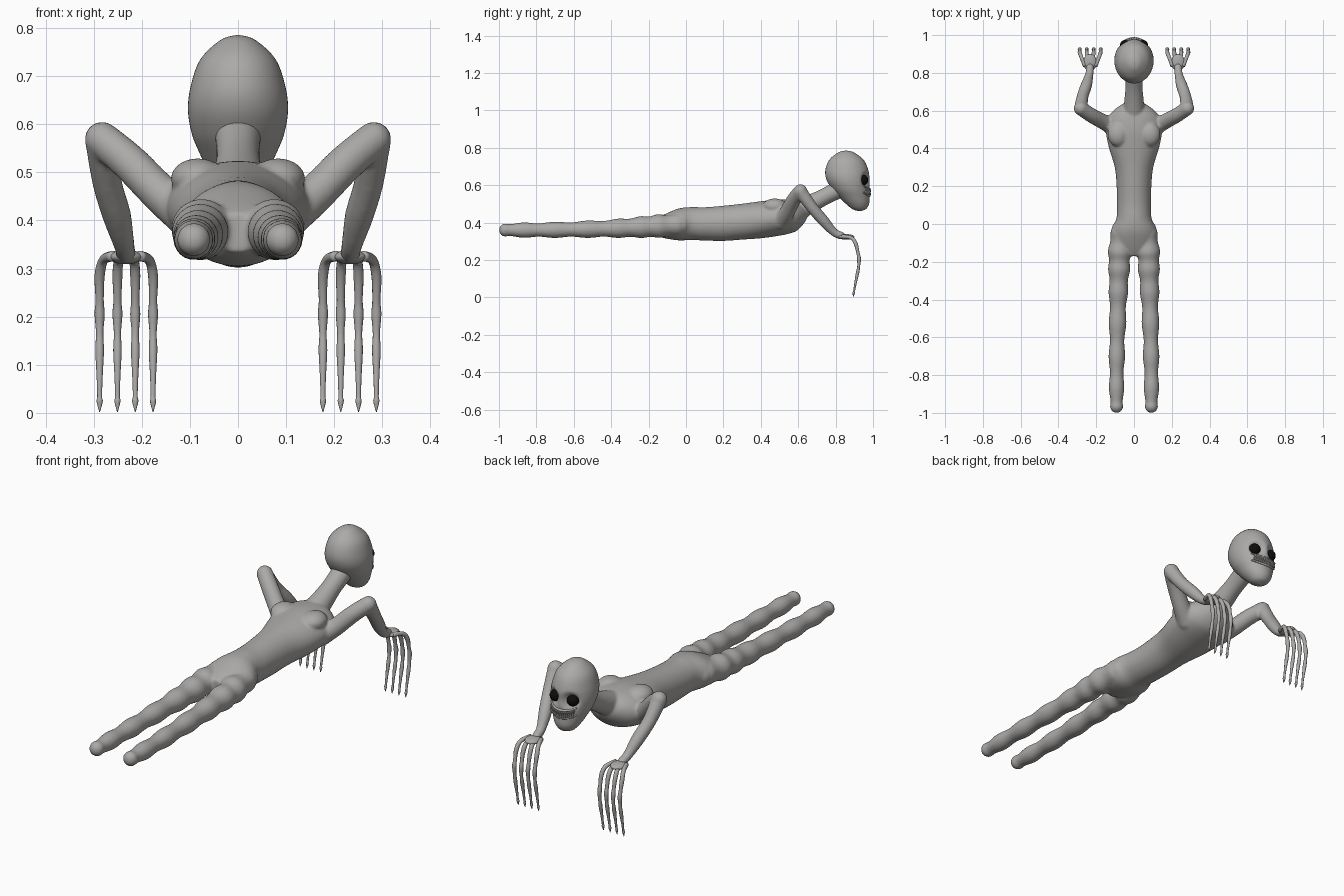
import bpy, bmesh, math
from mathutils import Vector, Matrix

if "Cube" in bpy.data.objects:
    bpy.data.objects.remove(bpy.data.objects["Cube"])


def material(name, rgb):
    m = bpy.data.materials.new(name)
    m.diffuse_color = (*rgb, 1)
    m.use_nodes = True
    m.node_tree.nodes["Principled BSDF"].inputs["Base Color"].default_value = m.diffuse_color
    return m


SKIN = material("grey skin", (0.41, 0.40, 0.39))
BLACK = material("eye black", (0.004, 0.004, 0.004))


def smooth_path(pts, n):
    """Catmull-Rom resampling of tuples of four numbers."""
    p = [Vector(q) for q in pts]
    p = [p[0]] + p + [p[-1]]
    out = []
    for i in range(1, len(p) - 2):
        a, b, c, d = p[i - 1:i + 3]
        for k in range(n):
            t = k / n
            out.append(0.5 * (2 * b + (c - a) * t + (2 * a - 5 * b + 4 * c - d) * t * t
                              + (3 * b - a - 3 * c + d) * t ** 3))
    out.append(p[-1])
    return out


def loft(bm, rings, seg):
    """Skin over rings of (centre, u axis, v axis), closed at both ends."""
    loops = []
    for c, u, v in rings:
        loops.append([bm.verts.new(c + u * math.cos(2 * math.pi * i / seg)
                                   + v * math.sin(2 * math.pi * i / seg)) for i in range(seg)])
    for a, b in zip(loops, loops[1:]):
        for i in range(seg):
            j = (i + 1) % seg
            bm.faces.new((a[i], a[j], b[j], b[i]))
    bm.faces.new(loops[0][::-1])
    bm.faces.new(loops[-1])


def ball(bm, centre, radii, seg=24):
    mat = Matrix.Translation(centre) @ Matrix.Diagonal((*radii, 1))
    bmesh.ops.create_uvsphere(bm, u_segments=seg, v_segments=seg // 2, radius=1, matrix=mat)


def tube(bm, pts, seg=20, n=6, bump=0.0, bumps=0, caps=True):
    """Limb through points (x, y, z, radius), with optional muscle ripples."""
    path = smooth_path(pts, n)
    rings, u = [], None
    for i, q in enumerate(path):
        a, b = path[max(i - 1, 0)], path[min(i + 1, len(path) - 1)]
        t = (b.xyz - a.xyz).normalized()
        if u is None:
            u = t.orthogonal()
        u = (u - t * u.dot(t)).normalized()
        r = q.w + bump * math.sin(2 * math.pi * bumps * i / (len(path) - 1))
        rings.append((q.xyz, u * r, t.cross(u) * r))
    loft(bm, rings, seg)
    if caps:
        for q in (path[0], path[-1]):
            ball(bm, q.xyz, (q.w,) * 3)


def finish(name, bm, mat, fuse=0.0):
    bmesh.ops.recalc_face_normals(bm, faces=bm.faces)
    me = bpy.data.meshes.new(name)
    bm.to_mesh(me)
    bm.free()
    me.materials.append(mat)
    ob = bpy.data.objects.new(name, me)
    bpy.context.collection.objects.link(ob)
    for f in me.polygons:
        f.use_smooth = True
    if fuse:
        r = ob.modifiers.new("fuse", 'REMESH')
        r.mode = 'VOXEL'
        r.voxel_size = fuse
        r.use_smooth_shade = True
        s = ob.modifiers.new("soften", 'SMOOTH')
        s.factor = 0.5
        s.iterations = 4
    return ob


# Body: torso, neck, legs and arms fused into one skin
bm = bmesh.new()
torso = [(-0.17, .375, .05, .04), (-0.12, .38, .105, .062), (-0.04, .39, .118, .085),
         (.03, .395, .093, .088), (.10, .393, .09, .089), (.20, .396, .092, .094),
         (.30, .405, .102, .096), (.40, .415, .132, .099), (.48, .425, .148, .098),
         (.54, .43, .148, .092), (.59, .435, .12, .08), (.63, .445, .07, .05),
         (.65, .45, .03, .02)]
loft(bm, [(Vector((0, q[0], q[1])), Vector((q[2], 0, 0)), Vector((0, 0, q[3])))
          for q in smooth_path(torso, 5)], 40)
tube(bm, [(0, .56, .45, .062), (0, .66, .497, .051), (0, .74, .538, .045), (0, .84, .59, .05)])
for s in (-1, 1):
    # leg
    tube(bm, [(s * .062, -.03, .39, .056), (s * .075, -.14, .382, .06),
              (s * .079, -.25, .375, .055), (s * .084, -.40, .368, .047),
              (s * .089, -.60, .363, .042), (s * .092, -.80, .360, .039),
              (s * .092, -.965, .360, .035)], n=14, bump=.0035, bumps=7)
    # shoulder blade
    ball(bm, (s * .083, .475, .487), (.057, .066, .042))
    # upper arm and forearm
    tube(bm, [(s * .10, .51, .41, .05), (s * .16, .54, .455, .041),
              (s * .225, .575, .52, .039), (s * .282, .612, .568, .037)])
    tube(bm, [(s * .282, .612, .566, .036), (s * .272, .675, .48, .031),
              (s * .252, .735, .41, .030), (s * .237, .79, .35, .022),
              (s * .233, .83, .33, .021)])
finish("body", bm, SKIN, fuse=.007)

# Hands: flat palm and four long clawed fingers each
for s, side in ((-1, "left"), (1, "right")):
    bm = bmesh.new()
    ball(bm, (s * .233, .855, .324), (.036, .045, .015))
    for k in range(4):
        d = (k - 1.5) * .037
        x = .232 + d
        tube(bm, [(s * (.232 + d * .5), .835, .326, .011),
                  (s * (.232 + d * .85), .885, .318, .010),
                  (s * x, .908, .285, .0105), (s * x, .920, .235, .0085),
                  (s * x, .925, .205, .0105), (s * x, .923, .165, .0075),
                  (s * x, .917, .130, .0090), (s * x, .907, .080, .0065),
                  (s * x, .899, .035, .0050), (s * x, .897, .024, .0065),
                  (s * x, .894, .002, .0008)], seg=12, n=4, caps=False)
    finish(side + "_hand", bm, SKIN)

# Head: tall egg narrowing to the chin, with sunken eye sockets
bm = bmesh.new()
egg = [(.785, .855, .004, .004), (.775, .856, .042, .036), (.735, .858, .092, .078),
       (.68, .860, .115, .098), (.63, .866, .115, .104), (.58, .880, .100, .096),
       (.54, .898, .083, .080), (.50, .917, .062, .060), (.472, .926, .036, .036),
       (.461, .928, .004, .004)]
loft(bm, [(Vector((0, q[1], q[0])), Vector((q[3], 0, 0)), Vector((0, q[2], 0)))
          for q in smooth_path(egg, 6)], 56)
for v in bm.verts:
    for s in (-1, 1):
        d = (v.co - Vector((s * .046, .968, .628))).length / .048
        if d < 1:
            v.co.y -= .028 * (1 - d * d) ** 1.5
finish("head", bm, SKIN)

# Eyes
for s, side in ((-1, "left"), (1, "right")):
    bm = bmesh.new()
    ball(bm, (s * .047, .946, .628), (.028, .028, .028))
    finish(side + "_eye", bm, BLACK)


# Mouth: wide grin of two lips and two rows of pointed teeth
def grin(t, z, out=0.0):
    a = t * math.radians(48)
    return Vector(((.091 + out) * math.sin(a), .888 + (.093 + out) * math.cos(a),
                   z + .016 * t * t))


bm = bmesh.new()
for z, r in ((.580, .0065), (.543, .006)):
    tube(bm, [(*grin(i / 5, z), r * (1 - .4 * abs(i / 5))) for i in range(-5, 6)], seg=10, n=3)
finish("lips", bm, SKIN)
bm = bmesh.new()
for i in range(-7, 8):
    for z, flip in ((.569, 1), (.553, -1)):
        t = (i + (.25 if flip < 0 else -.25)) / 8.5
        p = grin(t, z, .004)
        tip = p - Vector((0, 0, .011 * flip))
        tube(bm, [(*(p + Vector((0, 0, .006 * flip))), .0045), (*p, .0042), (*tip, .0008)],
             seg=8, n=2, caps=False)
finish("teeth", bm, SKIN)
